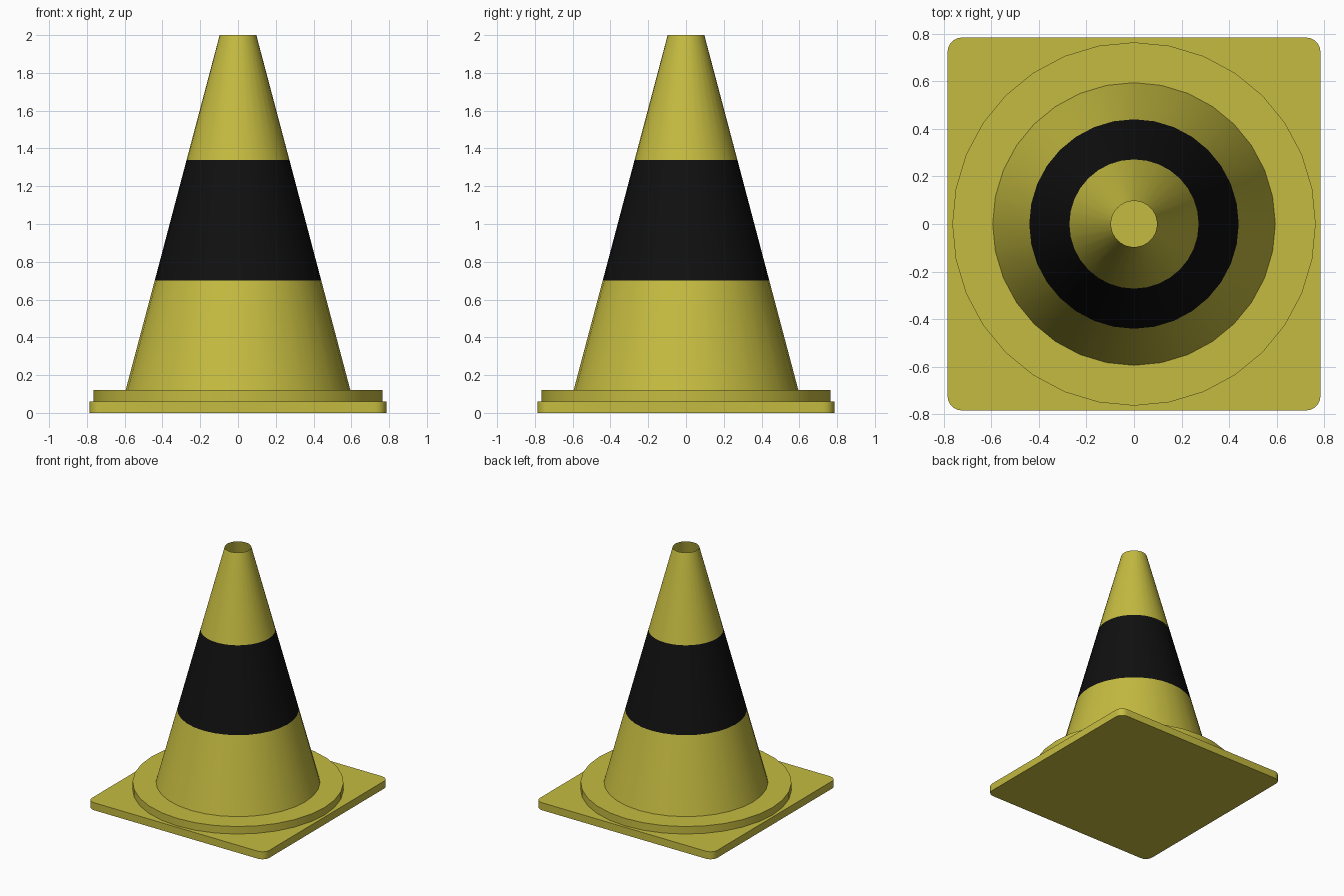
import bpy
import bmesh
import math

cube = bpy.data.objects.get("Cube")
if cube:
    bpy.data.objects.remove(cube, do_unlink=True)

SEGMENTS = 32


def material(name, rgb):
    mat = bpy.data.materials.new(name)
    mat.use_nodes = True
    mat.diffuse_color = (*rgb, 1)
    bsdf = next(n for n in mat.node_tree.nodes if n.type == 'BSDF_PRINCIPLED')
    bsdf.inputs["Base Color"].default_value = (*rgb, 1)
    bsdf.inputs["Roughness"].default_value = 0.6
    return mat


yellow = material("yellow", (0.56, 0.50, 0.052))
black = material("black", (0.005, 0.005, 0.005))


def finish(name, bm, mats):
    mesh = bpy.data.meshes.new(name)
    bm.to_mesh(mesh)
    bm.free()
    for mat in mats:
        mesh.materials.append(mat)
    obj = bpy.data.objects.new(name, mesh)
    bpy.context.collection.objects.link(obj)
    bpy.ops.object.select_all(action='DESELECT')
    obj.select_set(True)
    bpy.context.view_layer.objects.active = obj
    bpy.ops.object.shade_smooth_by_angle(angle=math.radians(30))
    return obj


# Square base plate with rounded vertical corners
bm = bmesh.new()
bmesh.ops.create_cube(bm, size=1)
bmesh.ops.scale(bm, vec=(1.57, 1.57, 0.06), verts=bm.verts)
bmesh.ops.translate(bm, vec=(0, 0, 0.03), verts=bm.verts)
corners = [e for e in bm.edges if abs(e.verts[0].co.z - e.verts[1].co.z) > 0.01]
bmesh.ops.bevel(bm, geom=corners, offset=0.06, segments=5, profile=0.5, affect='EDGES')
finish("base_plate", bm, [yellow])

# Round step on the plate
bm = bmesh.new()
bmesh.ops.create_cone(bm, cap_ends=True, segments=SEGMENTS,
                      radius1=0.765, radius2=0.765, depth=0.06)
bmesh.ops.translate(bm, vec=(0, 0, 0.09), verts=bm.verts)
finish("base_ring", bm, [yellow])

# Open tapered shell, swept from its profile, with a dark middle band
profile = [(0.595, 0.12), (0.441, 0.70), (0.272, 1.34), (0.097, 2.0)]
bm = bmesh.new()
rings = []
for r, z in profile:
    angles = [2 * math.pi * i / SEGMENTS for i in range(SEGMENTS)]
    rings.append([bm.verts.new((r * math.cos(a), r * math.sin(a), z)) for a in angles])
for level, (low, high) in enumerate(zip(rings, rings[1:])):
    for i in range(SEGMENTS):
        j = (i + 1) % SEGMENTS
        face = bm.faces.new((low[i], low[j], high[j], high[i]))
        face.material_index = 1 if level == 1 else 0
finish("cone_body", bm, [yellow, black])
